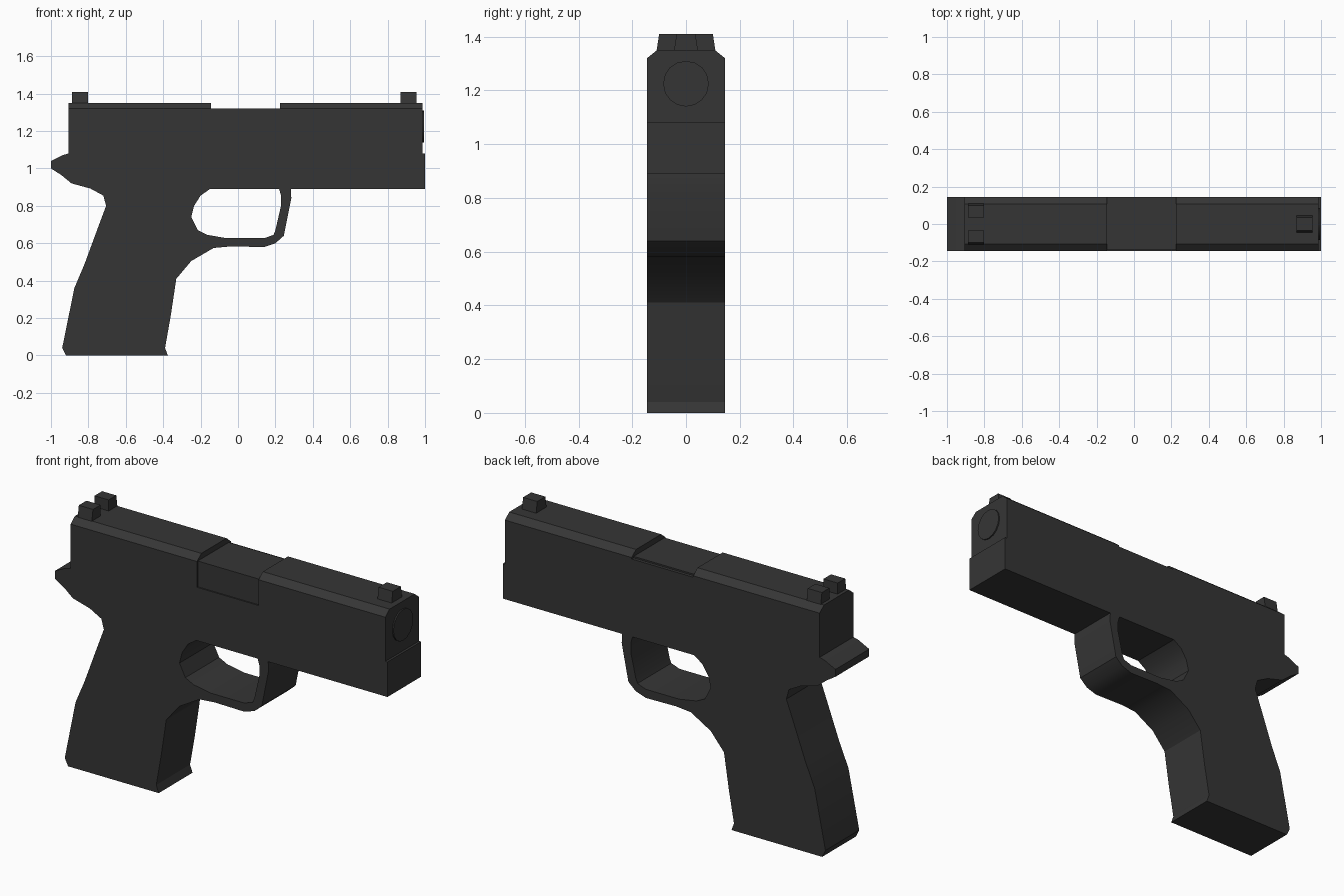
import bpy, math

if "Cube" in bpy.data.objects:
    bpy.data.objects.remove(bpy.data.objects["Cube"])

mat = bpy.data.materials.new("matte charcoal")
mat.diffuse_color = (0.036, 0.036, 0.036, 1)
mat.use_nodes = True
mat.node_tree.nodes["Principled BSDF"].inputs["Base Color"].default_value = mat.diffuse_color
HALF = 0.145


def finish(ob):
    ob.data.materials.clear()
    ob.data.materials.append(mat)
    bpy.ops.object.select_all(action='DESELECT')
    ob.select_set(True)
    bpy.context.view_layer.objects.active = ob
    bpy.ops.object.shade_smooth_by_angle(angle=math.radians(30))


def prism(name, section, x0, x1, x_top=None):
    """Extrude a (y, z) cross-section along x."""
    n = len(section)
    verts = [(x, y, z) for x in (x0, x1) for y, z in section]
    faces = [tuple(reversed(range(n))), tuple(range(n, 2 * n))]
    faces += [(i, (i + 1) % n, n + (i + 1) % n, n + i) for i in range(n)]
    me = bpy.data.meshes.new(name)
    me.from_pydata(verts, [], faces)
    ob = bpy.data.objects.new(name, me)
    bpy.context.collection.objects.link(ob)
    finish(ob)
    return ob


def plate(name, outlines, half):
    """Extrude filled (x, z) outlines, inner ones become holes."""
    cu = bpy.data.curves.new(name, 'CURVE')
    cu.dimensions, cu.fill_mode, cu.extrude = '2D', 'BOTH', half
    for pts in outlines:
        sp = cu.splines.new('POLY')
        sp.points.add(len(pts) - 1)
        for p, (x, z) in zip(sp.points, pts):
            p.co = (x, z, 0, 1)
        sp.use_cyclic_u = True
    ob = bpy.data.objects.new(name, cu)
    bpy.context.collection.objects.link(ob)
    ob.rotation_euler.x = math.pi / 2
    bpy.ops.object.select_all(action='DESELECT')
    ob.select_set(True)
    bpy.context.view_layer.objects.active = ob
    bpy.ops.object.convert(target='MESH')
    ob = bpy.context.view_layer.objects.active
    finish(ob)
    return ob


# Frame: dust cover, tang, grip and trigger guard in one silhouette
frame = [(1, .89), (1, 1.08), (-.905, 1.08), (-.935, 1.072), (-1, 1.04), (-1, 1.0),
         (-.945, .965), (-.89, .92), (-.79, .893), (-.72, .855), (-.705, .80),
         (-.75, .68), (-.82, .49), (-.875, .36), (-.94, .04), (-.92, 0),
         (-.375, 0), (-.39, .04), (-.36, .21), (-.33, .41), (-.25, .505),
         (-.13, .575), (-.04, .583), (.14, .58), (.20, .60), (.245, .64),
         (.285, .84), (.283, .89)]
guard_hole = [(-.15, .89), (-.20, .855), (-.235, .80), (-.25, .74), (-.215, .67),
              (-.165, .645), (-.06, .627), (.14, .627), (.19, .645), (.20, .67),
              (.23, .80), (.23, .855), (.22, .89)]
plate("frame", [frame, guard_hole], HALF)

# Slide: chamfered bar split around the ejection port
bar = [(-HALF, 1.08), (HALF, 1.08), (HALF, 1.32), (.108, 1.35), (-.108, 1.35), (-HALF, 1.32)]
prism("slide_rear", bar, -.905, -.145)
prism("slide_front", bar, .225, .987)
port = [(-HALF, 1.08), (HALF, 1.08), (HALF, 1.312), (.128, 1.312), (.128, 1.18), (-HALF, 1.18)]
prism("slide_port_wall", port, -.145, .225)
hood = [(-.138, 1.18), (.128, 1.18), (.128, 1.32), (-.138, 1.32)]
prism("barrel_hood", hood, -.145, .225)

# Muzzle disc just proud of the slide
ring = [(.085 * math.cos(a * math.pi / 8), 1.225 + .085 * math.sin(a * math.pi / 8))
        for a in range(16)]
prism("muzzle", ring, .97, .994)

# Sights
prism("front_sight", [(-.045, 1.345), (.045, 1.345), (.035, 1.41), (-.035, 1.41)], .87, .955)
for side, name in ((1, "left"), (-1, "right")):
    post = [(.035, 1.345), (.11, 1.345), (.1, 1.41), (.035, 1.41)]
    post = [(side * y, z) for y, z in post][::side]
    prism("rear_sight_" + name, post, -.887, -.802)
